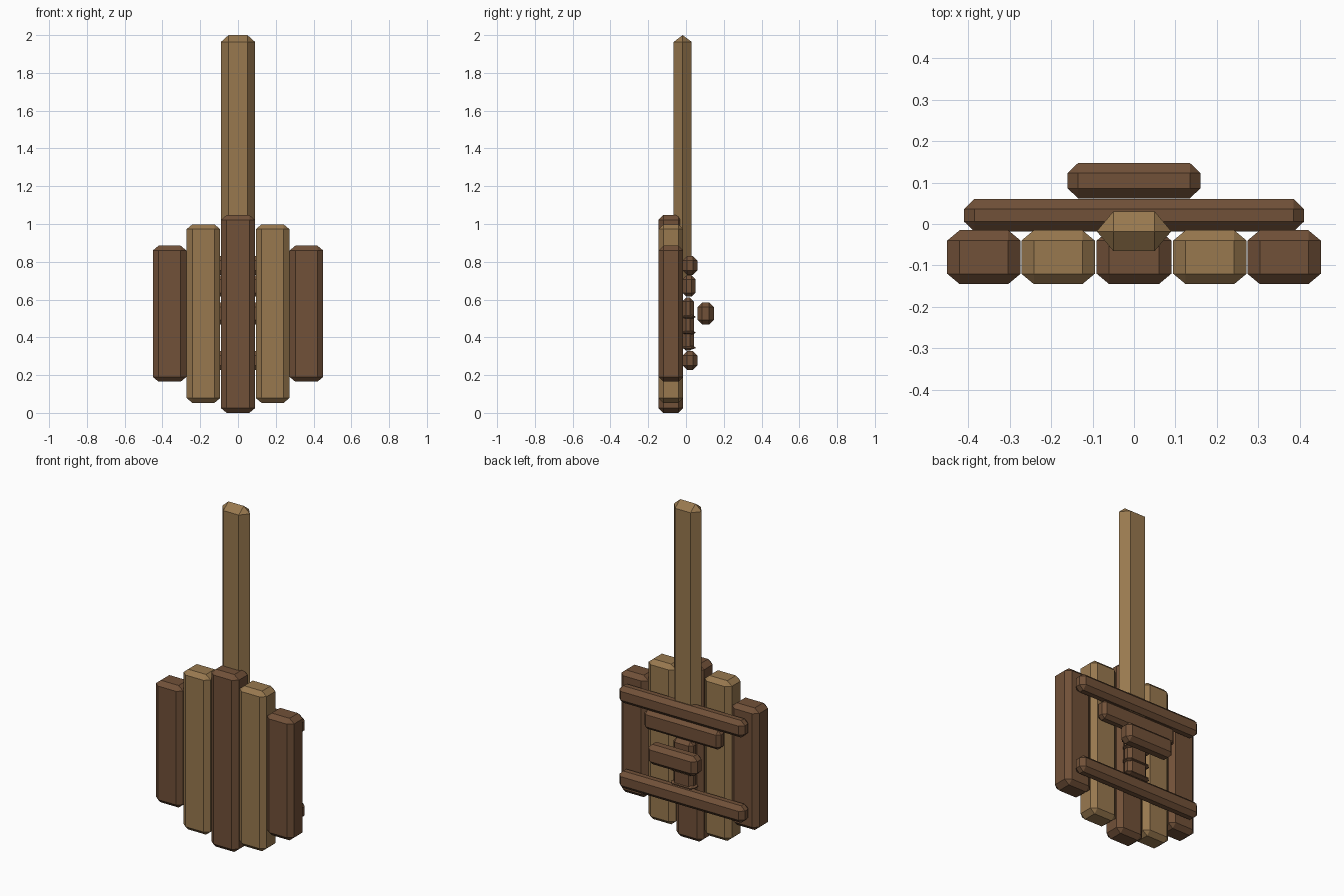
import bpy, bmesh, math
from itertools import product

if "Cube" in bpy.data.objects:
    bpy.data.objects.remove(bpy.data.objects["Cube"])


def material(name, rgb):
    m = bpy.data.materials.new(name)
    m.diffuse_color = (*rgb, 1)
    m.use_nodes = True
    m.node_tree.nodes["Principled BSDF"].inputs["Base Color"].default_value = m.diffuse_color
    return m


DARK = material("dark_wood", (0.165, 0.082, 0.040))
LIGHT = material("light_wood", (0.315, 0.190, 0.078))


def timber(name, x, y, z, bevel, mat):
    """Box spanning the given ranges, all edges chamfered by bevel (x, y, z)."""
    centre = [(a + b) / 2 for a, b in (x, y, z)]
    half = [(b - a) / 2 for a, b in (x, y, z)]
    bm = bmesh.new()
    # each corner becomes three points, one on each adjoining face
    for s in product((-1, 1), repeat=3):
        for face in range(3):
            bm.verts.new([s[i] * (half[i] - (0 if i == face else bevel[i]))
                          for i in range(3)])
    bmesh.ops.remove_doubles(bm, verts=bm.verts, dist=1e-5)
    bmesh.ops.convex_hull(bm, input=bm.verts)
    bmesh.ops.dissolve_limit(bm, angle_limit=math.radians(1),
                             verts=bm.verts, edges=bm.edges)
    bmesh.ops.recalc_face_normals(bm, faces=bm.faces)
    mesh = bpy.data.meshes.new(name)
    bm.to_mesh(mesh)
    bm.free()
    mesh.materials.append(mat)
    ob = bpy.data.objects.new(name, mesh)
    ob.location = centre
    bpy.context.collection.objects.link(ob)
    return ob


# Upright boards, shorter towards the sides
B = (0.03, 0.025, 0.025)
FRONT = (-0.145, -0.015)
timber("centre_board", (-0.09, 0.09), FRONT, (0.0, 1.047), B, DARK)
for side, s in (("left", -1), ("right", 1)):
    for name, c, z, mat in (("inner_board", 0.183, (0.053, 0.998), LIGHT),
                            ("outer_board", 0.362, (0.165, 0.885), DARK)):
        timber(f"{side}_{name}", (s * c - 0.0885, s * c + 0.0885), FRONT, z, B, mat)

# Tall pole, chamfered to a ridge
timber("pole", (-0.09, 0.09), (-0.065, 0.03), (0.65, 2.0), (0.04, 0.0475, 0.036), LIGHT)

# Crosswise battens on the back
R = (0.025, 0.024, 0.024)
timber("upper_rail", (-0.41, 0.41), (-0.018, 0.06), (0.73, 0.83), R, DARK)
timber("lower_rail", (-0.41, 0.41), (-0.018, 0.06), (0.227, 0.327), R, DARK)
timber("short_batten", (-0.25, 0.25), (-0.018, 0.05), (0.615, 0.727), (0.02, 0.02, 0.02), DARK)

# Grip with its support post and thin bands
timber("grip", (-0.16, 0.16), (0.062, 0.147), (0.468, 0.585), R, DARK)
timber("grip_post", (-0.065, 0.065), (-0.02, 0.042), (0.33, 0.61), (0.02, 0.02, 0.02), DARK)
for i, z in enumerate((0.345, 0.425, 0.508)):
    timber(f"post_band_{i + 1}", (-0.078, 0.078), (-0.02, 0.05),
           (z - 0.01, z + 0.01), (0.02, 0.02, 0.007), DARK)
